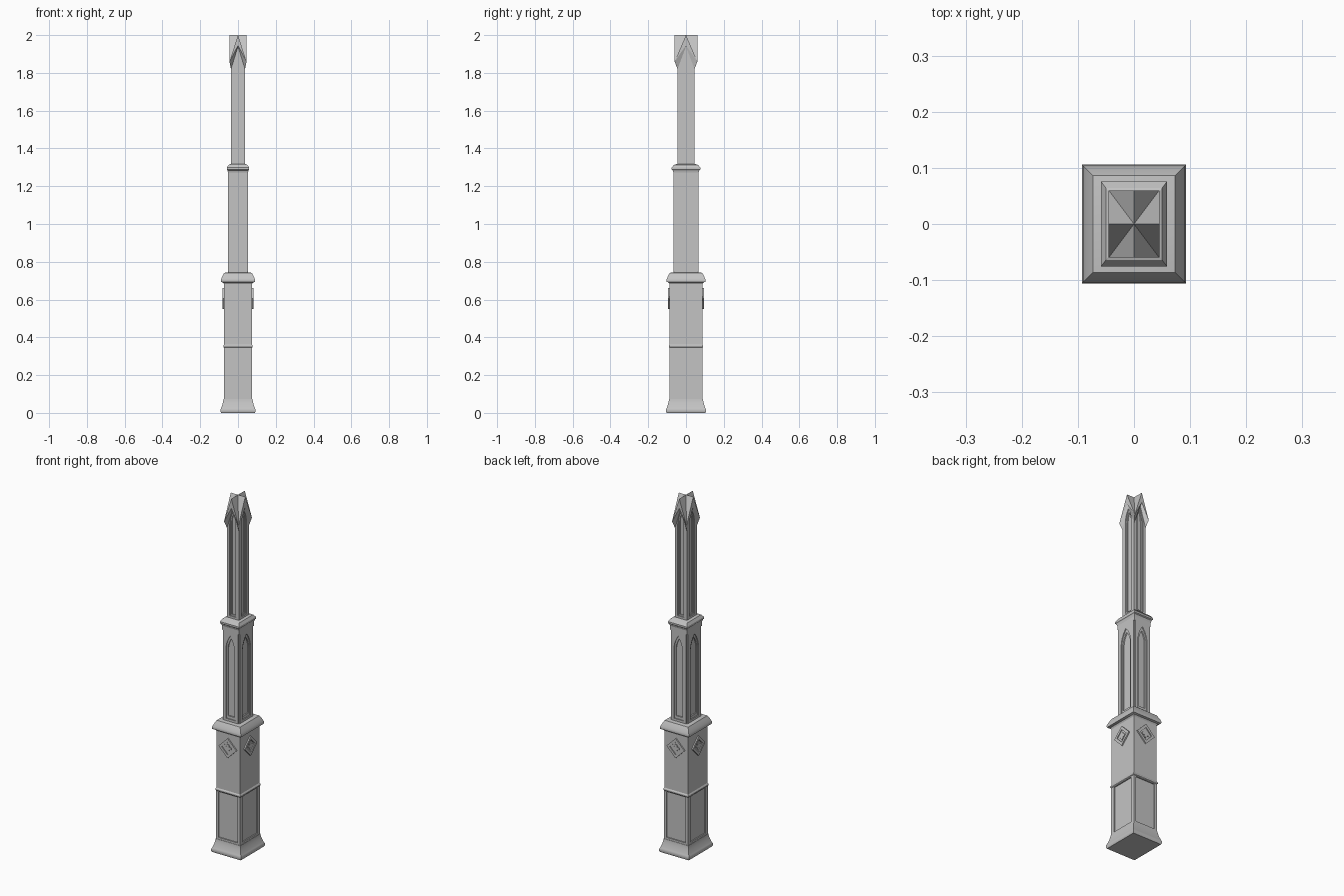
import bpy, bmesh, math

old = bpy.data.objects.get("Cube")
if old:
    bpy.data.objects.remove(old, do_unlink=True)

stone = bpy.data.materials.new("grey_stone")
stone.use_nodes = True
GREY = (0.55, 0.55, 0.55, 1)
stone.diffuse_color = GREY
stone.node_tree.nodes["Principled BSDF"].inputs["Base Color"].default_value = GREY


def finish(name, bm):
    """Clean a bmesh and turn it into a scene object."""
    bmesh.ops.remove_doubles(bm, verts=bm.verts, dist=0.00005)
    bmesh.ops.recalc_face_normals(bm, faces=bm.faces)
    mesh = bpy.data.meshes.new(name)
    bm.to_mesh(mesh)
    bm.free()
    mesh.materials.append(stone)
    obj = bpy.data.objects.new(name, mesh)
    bpy.context.collection.objects.link(obj)
    return obj


def add_loft(bm, rings, top=True):
    loops = [[bm.verts.new(p) for p in ring] for ring in rings]
    n = len(loops[0])
    for a, b in zip(loops, loops[1:]):
        for i in range(n):
            j = (i + 1) % n
            bm.faces.new((a[i], a[j], b[j], b[i]))
    bm.faces.new(loops[0][::-1])
    if top:
        bm.faces.new(loops[-1])


def rect(hx, hy, z):
    return [(-hx, -hy, z), (hx, -hy, z), (hx, hy, z), (-hx, hy, z)]


def notched(hx, hy, z, n):
    """Rectangle with a small square step taken from each corner."""
    pts = []
    for sx, sy in ((1, 1), (-1, 1), (-1, -1), (1, -1)):
        corner = [(hx, hy - n), (hx - n, hy - n), (hx - n, hy)]
        if sx * sy < 0:
            corner.reverse()
        pts += [(sx * x, sy * y, z) for x, y in corner]
    return pts


def gabled(hx, hy, z_mid, z_corner):
    """Rectangle ring whose side middles rise above its corners."""
    return [(-hx, -hy, z_corner), (0, -hy, z_mid), (hx, -hy, z_corner), (hx, 0, z_mid),
            (hx, hy, z_corner), (0, hy, z_mid), (-hx, hy, z_corner), (-hx, 0, z_mid)]


def tier(name, rings, top=True):
    bm = bmesh.new()
    add_loft(bm, rings, top)
    return finish(name, bm)


def on_sides(name, outline_x, outline_y, hx, hy, inner, outer):
    """Extrude an outline on all four sides, from inner to outer offset."""
    bm = bmesh.new()
    for nx, ny in ((0, -1), (1, 0), (0, 1), (-1, 0)):
        outline, dist = (outline_x, hy) if ny else (outline_y, hx)
        add_loft(bm, [[(nx * (dist + d) - ny * u, ny * (dist + d) + nx * u, v)
                       for u, v in outline] for d in (inner, outer)])
    return finish(name, bm)


def carve(obj, outline_x, outline_y, hx, hy, depth):
    """Sink an outline into all four sides of a part."""
    cutter = on_sides("cutter", outline_x, outline_y, hx, hy, -depth, 0.003)
    cutter.hide_render = True
    mod = obj.modifiers.new("recess", 'BOOLEAN')
    mod.operation, mod.solver, mod.object = 'DIFFERENCE', 'EXACT', cutter
    bpy.context.view_layer.objects.active = obj
    bpy.ops.object.modifier_apply(modifier=mod.name)
    bpy.data.objects.remove(cutter, do_unlink=True)


def box(w, z0, z1):
    return [(-w, z0), (w, z0), (w, z1), (-w, z1)]


def diamond(w, z):
    return [(0, z - w), (w, z), (0, z + w), (-w, z)]


def lancet(w, z0, spring, rise, steps=8):
    """Pointed arch outline."""
    r = (w * w + rise * rise) / (2 * w)
    end = math.asin(rise / r)
    arc = [(w - r + r * math.cos(end * i / steps), spring + r * math.sin(end * i / steps))
           for i in range(steps)]
    return ([(-w, z0), (w, z0)] + arc + [(0, spring + rise)]
            + [(-u, v) for u, v in reversed(arc)])


def smooth(obj):
    bpy.ops.object.select_all(action='DESELECT')
    obj.select_set(True)
    bpy.context.view_layer.objects.active = obj
    bpy.ops.object.shade_smooth_by_angle(angle=math.radians(35))


# Flared foot with a hollow curve
foot = [rect(0.089, 0.102, 0), rect(0.093, 0.106, 0.006), rect(0.093, 0.106, 0.018)]
for i in range(7):
    t = i / 6
    flare = 0.013 * (1 - t) ** 1.5
    foot.append(rect(0.077 + flare, 0.090 + flare, 0.024 + 0.05 * t))
smooth(tier("foot_moulding", foot))

# Lower shaft with sunk rectangular panels
plinth = tier("panelled_plinth", [rect(0.075, 0.088, 0.06), rect(0.075, 0.088, 0.345),
                                  rect(0.078, 0.091, 0.349), rect(0.078, 0.091, 0.356),
                                  rect(0.074, 0.087, 0.362)])
carve(plinth, box(0.06, 0.085, 0.342), box(0.066, 0.085, 0.342), 0.075, 0.088, 0.006)
tier("lower_shaft", [rect(0.074, 0.087, 0.355), rect(0.074, 0.087, 0.70)])

# Diamond bosses with a four-lobed ornament
plate = diamond(0.056, 0.605)
boss = on_sides("diamond_bosses", plate, plate, 0.074, 0.087, -0.004, 0.007)
sunk = diamond(0.036, 0.605)
carve(boss, sunk, sunk, 0.081, 0.094, 0.005)
lobes = []
for i in range(48):
    a = math.tau * i / 48
    r = 0.011 + 0.011 * abs(math.cos(2 * a))
    lobes.append((r * math.cos(a), 0.605 + r * math.sin(a)))
on_sides("four_lobed_ornaments", lobes, lobes, 0.074, 0.087, 0, 0.005)

# Sloped cap over the lower shaft
cap = [rect(0.074, 0.087, 0.682), rect(0.079, 0.092, 0.69), rect(0.090, 0.102, 0.694),
       rect(0.091, 0.104, 0.701)]
for i in range(1, 6):
    t = i / 5
    cap.append(rect(0.091 - 0.018 * t ** 1.3, 0.104 - 0.018 * t ** 1.3, 0.701 + 0.04 * t))
cap.append(rect(0.05, 0.063, 0.745))
smooth(tier("lower_cap", cap))

# Middle shaft with stepped corners and lancet recesses
middle = tier("middle_shaft", [notched(0.053, 0.066, z, 0.006) for z in (0.735, 1.255)])
carve(middle, lancet(0.030, 0.757, 1.14, 0.09), lancet(0.036, 0.757, 1.14, 0.09),
      0.053, 0.066, 0.005)
carve(middle, lancet(0.021, 0.772, 1.14, 0.07), lancet(0.027, 0.772, 1.14, 0.07),
      0.053, 0.066, 0.012)

# Cornice over the middle shaft
tier("middle_cornice", [rect(0.053, 0.066, 1.25), rect(0.053, 0.066, 1.272),
                        rect(0.056, 0.070, 1.284), rect(0.059, 0.076, 1.288),
                        rect(0.059, 0.076, 1.298), rect(0.050, 0.064, 1.313),
                        rect(0.038, 0.048, 1.318)])

# Slender upper shaft flaring into a cross-gabled roof
top = tier("upper_shaft_and_gables", [gabled(0.037, 0.045, 1.30, 1.30),
                                      gabled(0.037, 0.045, 1.94, 1.82),
                                      gabled(0.045, 0.060, 1.945, 1.86),
                                      gabled(0.045, 0.060, 2.0, 1.86),
                                      [(0, 0, 2.0)] * 8], top=False)
carve(top, lancet(0.020, 1.33, 1.85, 0.07), lancet(0.022, 1.33, 1.85, 0.07),
      0.037, 0.045, 0.005)
carve(top, lancet(0.012, 1.338, 1.85, 0.055), lancet(0.014, 1.338, 1.85, 0.055),
      0.037, 0.045, 0.011)
